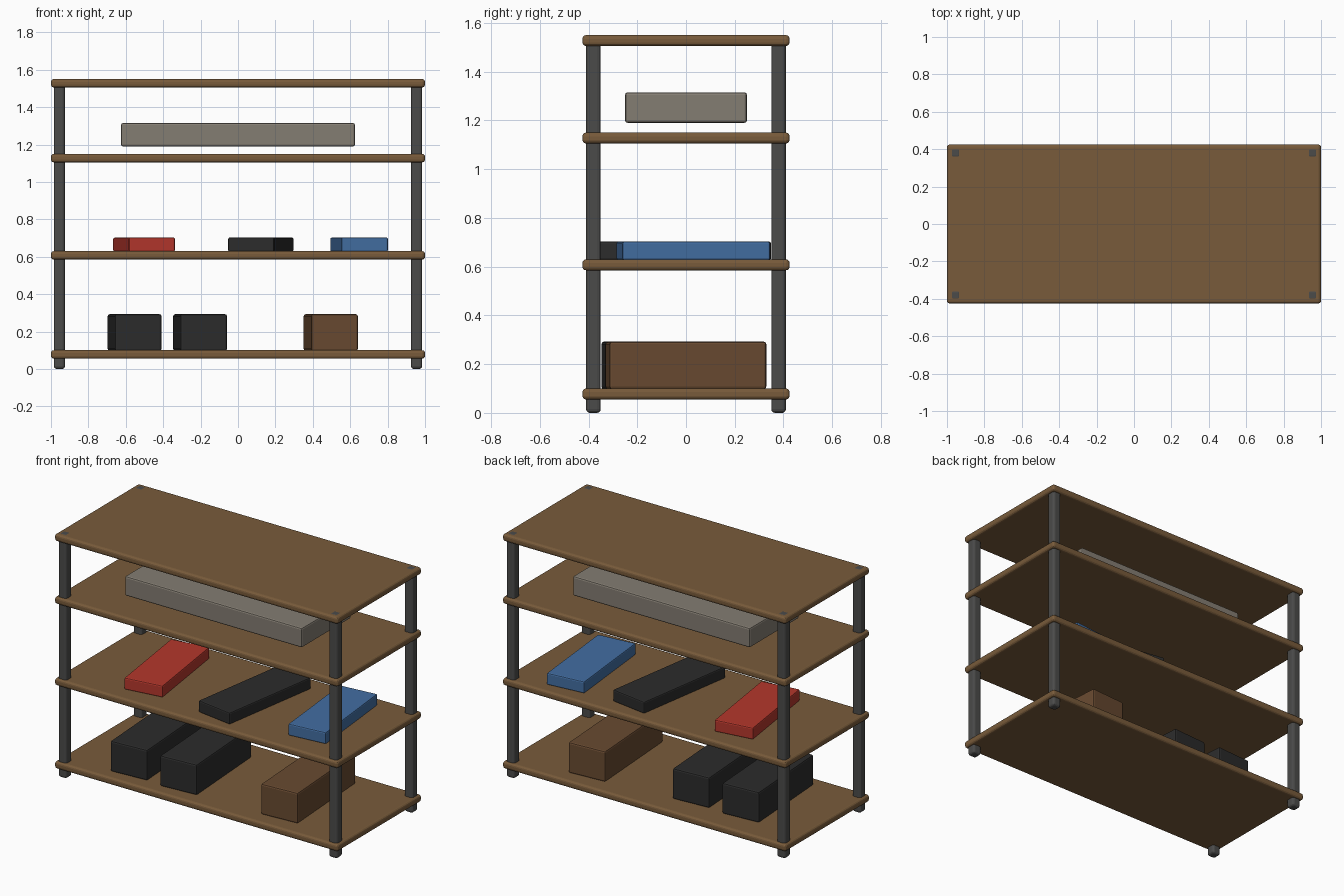
import bpy
import bmesh
from mathutils import Matrix

if "Cube" in bpy.data.objects:
    bpy.data.objects.remove(bpy.data.objects["Cube"])


def material(name, color):
    m = bpy.data.materials.new(name)
    m.diffuse_color = (*color, 1)
    m.use_nodes = True
    m.node_tree.nodes["Principled BSDF"].inputs["Base Color"].default_value = m.diffuse_color
    return m


WOOD = material("wood", (0.19, 0.105, 0.043))
METAL = material("dark_metal", (0.07, 0.07, 0.068))
GREY = material("warm_grey", (0.23, 0.205, 0.17))
RED = material("red", (0.46, 0.038, 0.025))
BLUE = material("blue", (0.055, 0.155, 0.36))
BLACK = material("black", (0.025, 0.025, 0.025))
BROWN = material("brown", (0.14, 0.068, 0.03))


def box(name, size, center, mat, bevel, segments=2, turn=0.0):
    """Bevelled box turned about z by `turn` radians."""
    bm = bmesh.new()
    bmesh.ops.create_cube(bm, size=1, matrix=Matrix.Diagonal((*size, 1)))
    bmesh.ops.bevel(bm, geom=bm.edges[:], offset=bevel, segments=segments,
                    profile=0.5, affect='EDGES', clamp_overlap=True)
    mesh = bpy.data.meshes.new(name)
    bm.to_mesh(mesh)
    bm.free()
    mesh.materials.append(mat)
    obj = bpy.data.objects.new(name, mesh)
    obj.location = center
    obj.rotation_euler.z = turn
    bpy.context.collection.objects.link(obj)
    return obj


# Four shelf boards
for name, top in (("bottom_shelf", 0.10), ("lower_shelf", 0.63),
                  ("upper_shelf", 1.15), ("top_shelf", 1.55)):
    box(name, (2.0, 0.85, 0.045), (0, 0, top - 0.0225), WOOD, 0.015, 3)

# Corner posts, running through to the top face
for sx, side in ((-1, "left"), (1, "right")):
    for sy, end in ((-1, "front"), (1, "back")):
        box(f"{end}_{side}_post", (0.06, 0.06, 1.551),
            (sx * 0.955, sy * 0.38, 0.7755), METAL, 0.015, 3)

# Wide device on the upper shelf
box("wide_box", (1.25, 0.50, 0.125), (0, 0, 1.2525), GREY, 0.01)

# Flat boxes on the lower shelf: name, width, depth, x, y, turn
for name, w, d, x, y, turn, mat in (
        ("red_flat_box", 0.25, 0.60, -0.502, 0.0, 0.142, RED),
        ("black_flat_box", 0.25, 0.68, 0.122, -0.005, -0.155, BLACK),
        ("blue_flat_box", 0.25, 0.61, 0.648, 0.03, 0.10, BLUE)):
    box(name, (w, d, 0.075), (x, y, 0.665), mat, 0.008, turn=turn)

# Tall boxes on the bottom shelf
for name, d, x, y, mat in (
        ("left_black_box", 0.61, -0.553, -0.035, BLACK),
        ("middle_black_box", 0.61, -0.203, -0.035, BLACK),
        ("brown_box", 0.645, 0.496, 0.0, BROWN)):
    box(name, (0.25, d, 0.195), (x, y, 0.195), mat, 0.01, turn=0.065)
